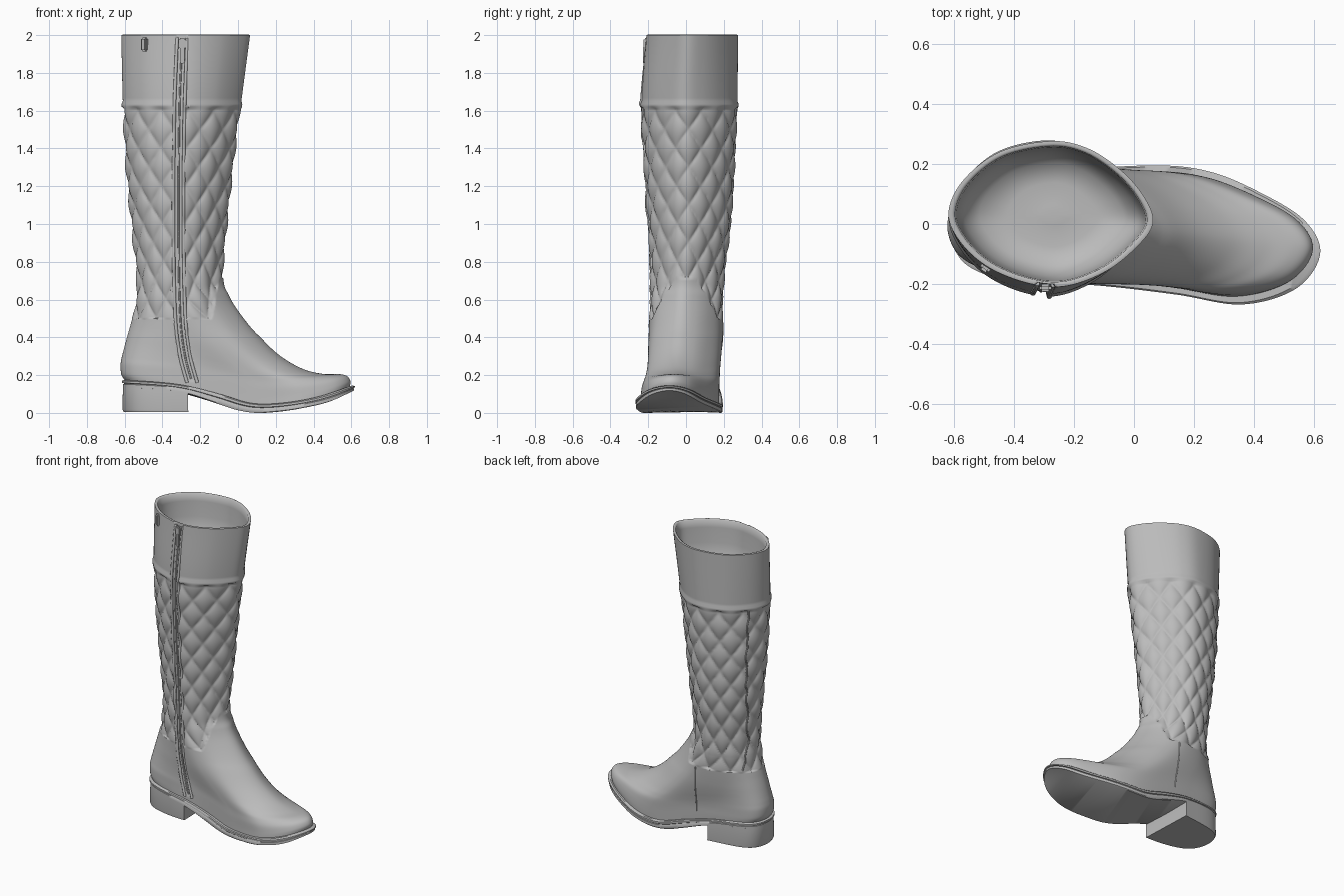
import bpy, bmesh, math
from mathutils import Vector
from mathutils.bvhtree import BVHTree

if "Cube" in bpy.data.objects:
    bpy.data.objects.remove(bpy.data.objects["Cube"])

leather = bpy.data.materials.new("grey_leather")
leather.use_nodes = True
GREY = (0.5, 0.5, 0.5, 1)
leather.diffuse_color = GREY
leather.node_tree.nodes["Principled BSDF"].inputs["Base Color"].default_value = GREY

N = 224  # points around every outline


def lerp(a, b, t):
    return a + (b - a) * t


def smooth(a, b, x):
    t = min(1, max(0, (x - a) / (b - a)))
    return t * t * (3 - 2 * t)


def cubic(p0, p1, p2, p3, t):
    return 0.5 * (2 * p1 + (p2 - p0) * t + (2 * p0 - 5 * p1 + 4 * p2 - p3) * t * t
                  + (3 * p1 - p0 - 3 * p2 + p3) * t ** 3)


def closed_outline(pts):
    pts = [Vector(p) for p in pts]
    n, step = len(pts), N // len(pts)
    return [cubic(pts[i - 1], pts[i], pts[(i + 1) % n], pts[(i + 2) % n], k / step)
            for i in range(n) for k in range(step)]


def track(table, x):
    """Smooth value from a short list of (position, value) pairs."""
    x = min(max(x, table[0][0]), table[-1][0])
    i = max(k for k in range(len(table) - 1) if table[k][0] <= x)
    (x1, y1), (x2, y2) = table[i], table[i + 1]

    def slope(k):
        a, b = table[max(k - 1, 0)], table[min(k + 1, len(table) - 1)]
        return (b[1] - a[1]) / (b[0] - a[0]) * (x2 - x1)
    t = (x - x1) / (x2 - x1)
    return (lerp(y1, y2, t * t * (3 - 2 * t)) + slope(i) * t * (1 - t) ** 2
            - slope(i + 1) * t * t * (1 - t))


def finish(name, bm, angle=40):
    bmesh.ops.recalc_face_normals(bm, faces=bm.faces)
    mesh = bpy.data.meshes.new(name)
    bm.to_mesh(mesh)
    obj = bpy.data.objects.new(name, mesh)
    bpy.context.collection.objects.link(obj)
    mesh.materials.append(leather)
    bpy.ops.object.select_all(action='DESELECT')
    obj.select_set(True)
    bpy.context.view_layer.objects.active = obj
    bpy.ops.object.shade_smooth_by_angle(angle=math.radians(angle))
    return obj


def loft(rings, cap_start=False, cap_end=False):
    bm = bmesh.new()
    rows = [[bm.verts.new(p) for p in r] for r in rings]
    n = len(rows[0])
    for a, b in zip(rows, rows[1:]):
        for i in range(n):
            j = (i + 1) % n
            bm.faces.new((a[i], a[j], b[j], b[i]))
    for row, wanted in ((rows[0], cap_start), (rows[-1], cap_end)):
        if wanted:  # strips from side to side
            for i in range((n - 1) // 2):
                quad = (row[i], row[i + 1], row[-i - 2], row[-i - 1])
                bm.faces.new(list(dict.fromkeys(quad)))
    return bm


# Outlines: sole seen from above, and shaft section in unit width
SOLE = closed_outline([(-.615, 0), (-.565, -.13), (-.4, -.19), (-.12, -.205), (.14, -.235),
                       (.36, -.268), (.54, -.215), (.62, -.1), (.57, .01), (.43, .1),
                       (.25, .175), (.05, .195), (-.3, .17), (-.55, .12)])
SHAFT = closed_outline([(0, 0), (.06, -.4), (.2, -.75), (.4, -.97), (.58, -1), (.78, -.78),
                        (.94, -.4), (1, -.1), (.95, .25), (.84, .6), (.68, .9), (.5, 1),
                        (.25, .85), (.07, .45)])
around = [0]
for i in range(N):
    a, b = SHAFT[i], SHAFT[(i + 1) % N]
    around.append(around[-1] + math.hypot((b.x - a.x) * .6, (b.y - a.y) * .23))
around = [d / around[-1] for d in around]

WELT_TOP = [(-.62, .175), (-.4, .16), (-.27, .142), (-.1, .1), (.05, .055), (.15, .047),
            (.3, .06), (.45, .09), (.62, .145)]
SOLE_BASE = [(-.62, .13), (-.4, .12), (-.27, .1), (-.1, .045), (0, .014), (.1, 0),
             (.22, .006), (.35, .025), (.5, .06), (.62, .115)]
MIDDLE = [(.6, .005), (.75, .01), (1, .02), (1.62, .02), (2, .035)]
HALF_WIDTH = [(.6, .185), (.75, .19), (1, .212), (1.3, .232), (1.62, .245), (2, .235)]
ZIP_LINE = [(.15, -.24), (.3, -.28), (.5, -.305), (1, -.315), (1.6, -.31), (2, -.295)]

# Rings: back x, back z, front x, front z, blend from sole to shaft section
RINGS = [(-.6, .17, .59, .135, 0), (-.618, .2, .595, .165, .03), (-.62, .25, .575, .2, .08),
         (-.612, .29, .53, .22, .2), (-.6, .33, .44, .234, .32), (-.588, .37, .33, .264, .45),
         (-.574, .42, .2, .33, .6), (-.56, .47, .09, .42, .75), (-.545, .53, .0, .53, .88),
         (-.536, .61, -.055, .62, .96), (-.532, .72, -.085, .72, 1), (-.56, 1, -.062, 1, 1),
         (-.588, 1.3, -.03, 1.3, 1), (-.603, 1.62, .008, 1.62, 1), (-.612, 2, .058, 2, 1)]
ROWS = [6] * 7 + [14, 14, 16, 26, 28, 32, 24]


def base_ring(ring):
    bx, bz, fx, fz, s = ring
    out = []
    for p, q in zip(SOLE, SHAFT):
        u = lerp((p.x + .615) / 1.235, q.x, s)
        x = lerp(bx, fx, u)
        plane = lerp(bz, fz, u)
        low = track(WELT_TOP, x) + lerp(bz - .17, fz - .135, u)
        z = lerp(low, plane, min(1, s * 1.4))
        y = lerp(p.y * .9, track(MIDDLE, z) + q.y * track(HALF_WIDTH, z), s)
        out.append(Vector((x, y, z)))
    return out


def relief(i, p):
    """Quilting, raised vamp edge, zip channel and cuff."""
    x, y, z = p
    if z > 1.645:
        off = .006
    elif z > 1.61:
        off = .013
    elif z < lerp(.5, .71, smooth(-.15, -.1, x)):
        off = .008 * smooth(.2, .4, z)
    else:
        a, b = 11 * around[i] + z / .2, 11 * around[i] - z / .2
        off = .018 * abs(math.sin(math.pi * a) * math.sin(math.pi * b)) ** .5 - .008
    if y < 0 and z > .17 and abs(x - track(ZIP_LINE, z)) < .026:
        off = -.004
    return off


def swell(ring, amount):
    out = []
    for i, p in enumerate(ring):
        d = ring[(i + 1) % N] - ring[i - 1]
        normal = Vector((d.y, -d.x, 0)).normalized()
        out.append(p + normal * amount(i, p))
    return out


# Upper: vamp, quilted shaft and cuff in one skin, then the lining
levels = []
for k, count in enumerate(ROWS):
    quad = [Vector(RINGS[min(max(k + d, 0), len(RINGS) - 1)]) for d in (-1, 0, 1, 2)]
    levels += [cubic(*quad, r / count) for r in range(count)]
levels.append(RINGS[-1])
skin = [swell(r, relief) for r in map(base_ring, levels)]
rim = base_ring(RINGS[-1])
centre = sum(rim, Vector()) / N
for size, drop in ((.985, -.003), (.955, .002), (.94, .05), (.92, .15), (.87, .24), (.72, .3),
                   (.45, .32), (.15, .31), (.01, .31)):
    skin.append([centre.lerp(p, size) - Vector((0, 0, drop)) for p in rim])
upper_bm = loft(skin, cap_end=True)
tree = BVHTree.FromBMesh(upper_bm)
finish("boot_upper", upper_bm, 60)


# Sole with rounded welt
def sole_ring(scale, mix):
    out = []
    for p in SOLE:
        x, y = p.x * scale, (p.y + .02) * scale - .02
        out.append((x, y, lerp(track(SOLE_BASE, p.x), track(WELT_TOP, p.x), mix)))
    return out


finish("sole", loft([sole_ring(*r) for r in ((.97, 0), (.99, .1), (.99, .5), (.975, .58),
                                             (1, .66), (1, .9), (.975, 1))], True, True))

# Stacked heel block
heel = [p for p in SOLE[N // 2:] + SOLE[:N // 2] if p.x < -.265]
finish("heel", loft([[(p.x * s, p.y * s, track(SOLE_BASE, p.x) + .01 if top else z) for p in heel]
                     for s, z, top in ((.985, .006, 0), (.995, .018, 0), (.99, 0, 1))],
                    True, True))


# Tubes laid on the skin
def on_skin(x, z, side):
    hit = tree.ray_cast(Vector((x, side, z)), Vector((0, -side, 0)))[0]
    return hit if hit else Vector((x, side * .15, z))


def tube(name, pts, radius):
    rings = []
    for i, p in enumerate(pts):
        d = (pts[min(i + 1, len(pts) - 1)] - pts[max(i - 1, 0)]).normalized()
        a = d.cross(Vector((.3, 1, .1))).normalized()
        b = d.cross(a)
        rings.append([p + radius * (a * math.cos(t * math.tau / 8) + b * math.sin(t * math.tau / 8))
                      for t in range(8)])
    finish(name, loft(rings, True, True), 60)


def seam(name, line, z0, z1, side, radius, shift=0):
    steps = int((z1 - z0) / .025)
    zs = [lerp(z0, z1, i / steps) for i in range(steps + 1)]
    tube(name, [on_skin(track(line, z) + shift, z, side) for z in zs], radius)


seam("zip_piping_back", ZIP_LINE, .16, 1.985, -1, .009, -.027)
seam("zip_piping_front", ZIP_LINE, .16, 1.985, -1, .009, .027)
seam("zip_teeth", ZIP_LINE, .18, 1.97, -1, .005)
seam("quarter_seam", [(.1, -.19), (.6, -.21)], .18, .49, 1, .004)
seam("back_strip_seam", [(.5, -.5), (1, -.53), (1.7, -.565)], .51, 1.61, 1, .005)


# Zip slider, its pull and the pull loop near the rim
def block(name, at, size, turn=0):
    bm = bmesh.new()
    bmesh.ops.create_cube(bm, size=1)
    bmesh.ops.scale(bm, vec=size, verts=bm.verts)
    bmesh.ops.bevel(bm, geom=bm.edges[:], offset=min(size) * .3, segments=2, affect='EDGES')
    finish(name, bm)
    obj = bpy.context.object
    obj.location, obj.rotation_euler.z = at, turn


slide = on_skin(-.295, 1.94, -1)
block("zip_slider", slide + Vector((0, -.01, .015)), (.04, .025, .06))
block("zip_pull", slide + Vector((0, -.018, -.045)), (.022, .012, .09))
block("pull_loop", on_skin(-.495, 1.95, -1) + Vector((0, -.005, 0)), (.035, .025, .075), -.6)
